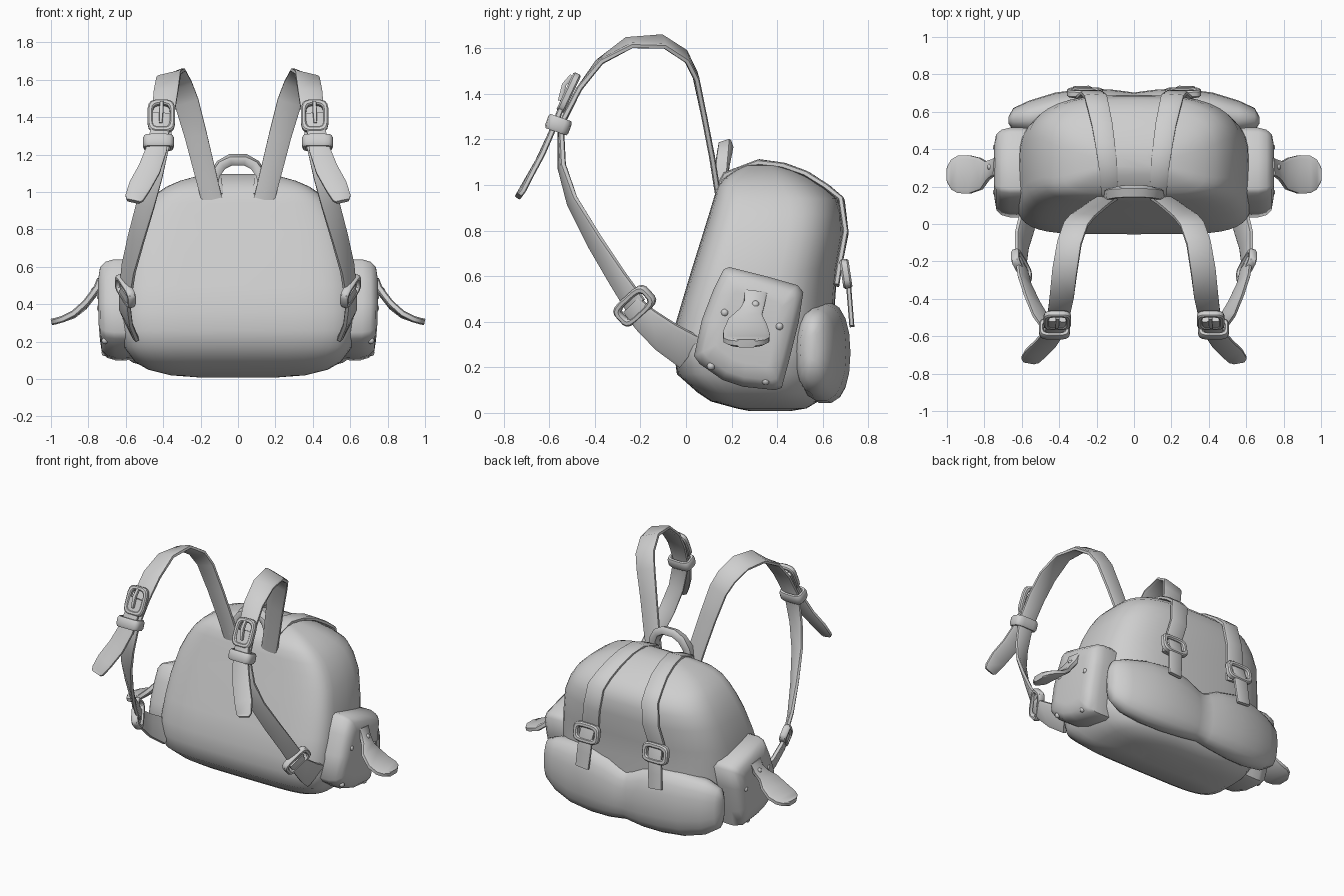
import bpy, bmesh, math
from mathutils import Vector as V

cube = bpy.data.objects.get("Cube")
if cube:
    bpy.data.objects.remove(cube, do_unlink=True)

grey = bpy.data.materials.new("plain grey")
grey.use_nodes = True
grey.diffuse_color = (0.62, 0.62, 0.62, 1)
grey.node_tree.nodes["Principled BSDF"].inputs["Base Color"].default_value = (0.62, 0.62, 0.62, 1)


def finish(name, bm, angle=40):
    bmesh.ops.recalc_face_normals(bm, faces=bm.faces)
    me = bpy.data.meshes.new(name)
    bm.to_mesh(me)
    bm.free()
    me.materials.append(grey)
    ob = bpy.data.objects.new(name, me)
    bpy.context.collection.objects.link(ob)
    bpy.ops.object.select_all(action='DESELECT')
    bpy.context.view_layer.objects.active = ob
    ob.select_set(True)
    bpy.ops.object.shade_smooth_by_angle(angle=math.radians(angle))
    return ob


def loft(name, rings, loop=False, angle=40):
    """Skin a list of equal-length rings; cap the ends unless looped."""
    bm = bmesh.new()
    vs = [[bm.verts.new(p) for p in r] for r in rings]
    n = len(vs[0])
    pairs = list(zip(vs, vs[1:])) + ([(vs[-1], vs[0])] if loop else [])
    for a, b in pairs:
        for i in range(n):
            j = (i + 1) % n
            bm.faces.new((a[i], a[j], b[j], b[i]))
    if not loop:
        bm.faces.new(vs[0])
        bm.faces.new(vs[-1])
    return finish(name, bm, angle)


def ribbon(name, s, pts, thick):
    """Flat strap. Each point: (position, width direction, width)."""
    P = [V(p) for p, _, _ in pts]
    rings = []
    for i, (p, d, w) in enumerate(pts):
        t = (P[min(i + 1, len(P) - 1)] - P[max(i - 1, 0)]).normalized()
        d = V(d)
        d = (d - t * d.dot(t)).normalized()
        n = t.cross(d)
        ring = []
        for a, b in ((-.5, -.3), (-.4, -.5), (.4, -.5), (.5, -.3),
                     (.5, .3), (.4, .5), (-.4, .5), (-.5, .3)):
            q = P[i] + d * a * w + n * b * thick
            ring.append((q.x * s, q.y, q.z))
        rings.append(ring)
    return loft(name, rings)


def frame(name, s, c, u, v, hu, hv, tube, depth):
    """Rounded rectangular ring around c, lying in the u-v plane."""
    u = V(u).normalized()
    v = V(v)
    v = (v - u * v.dot(u)).normalized()
    n = u.cross(v)
    rings = []
    for k in range(16):
        a = 2 * math.pi * (k + .5) / 16
        ca, sa = math.cos(a), math.sin(a)
        pu = math.copysign(abs(ca) ** .5, ca)
        pv = math.copysign(abs(sa) ** .5, sa)
        ring = []
        for r, h in ((-1, -.6), (-.5, -1), (.5, -1), (1, -.6), (1, .6), (.5, 1), (-.5, 1), (-1, .6)):
            q = V(c) + u * pu * (hu + r * tube) + v * pv * (hv + r * tube) + n * h * depth
            ring.append((q.x * s, q.y, q.z))
        rings.append(ring)
    return loft(name, rings, loop=True)


def ball(name, s, c, r):
    bm = bmesh.new()
    bmesh.ops.create_uvsphere(bm, u_segments=10, v_segments=7, radius=r)
    bmesh.ops.translate(bm, verts=bm.verts, vec=(c[0] * s, c[1], c[2]))
    return finish(name, bm, 60)


def sup(c, n):
    return math.copysign(abs(c) ** (2 / n), c)


# Main bag: D-shaped level sections (height, half width, front y, back y)
sections = [(.008, .20, .28, .46), (.02, .36, .22, .53), (.05, .48, .11, .58), (.09, .55, .05, .61),
            (.17, .61, -.04, .635), (.26, .63, -.052, .645), (.36, .632, -.055, .65),
            (.50, .625, -.014, .655), (.63, .61, .025, .665), (.78, .575, .072, .69),
            (.87, .535, .10, .685), (.94, .49, .121, .665), (.99, .44, .137, .61),
            (1.03, .38, .165, .55), (1.06, .31, .21, .49), (1.085, .22, .26, .42), (1.095, .10, .30, .37)]
N = 40
rings = []
for z, w, f, b in sections:
    yc = f + .45 * (b - f)
    ring = []
    for k in range(N):
        a = 2 * math.pi * k / N
        n = 3.0 if math.sin(a) > 0 else 5.0
        ring.append((w * sup(math.cos(a), n),
                     yc + (b - yc if n == 3 else yc - f) * sup(math.sin(a), n), z))
    rings.append(ring)
loft("bag_body", rings, angle=50)

# Rear pouch with two lobes (x, centre y, centre z, y radius, z radius)
half = [(.67, .555, .29, .02, .07), (.645, .56, .28, .06, .14), (.56, .57, .27, .09, .185),
        (.42, .595, .265, .108, .215), (.27, .61, .265, .112, .225), (.13, .62, .25, .10, .205),
        (.05, .62, .235, .09, .18), (0, .62, .23, .083, .168)]
full = half + [(-x, *r) for x, *r in half[-2::-1]]
loft("rear_pouch", [[(x, y + ry * sup(math.cos(k * math.pi / 9), 2.4),
                      z + rz * sup(math.sin(k * math.pi / 9), 2.2) + .12 * (.6 - y) * math.cos(k * math.pi / 9))
                     for k in range(18)] for x, y, z, ry, rz in full], angle=60)

# Carry handle on top
arch = [(-.14, .15, 1.0), (-.125, .16, 1.09), (-.09, .17, 1.145), (-.04, .175, 1.172),
        (.04, .175, 1.172), (.09, .17, 1.145), (.125, .16, 1.09), (.14, .15, 1.0)]
ribbon("carry_handle", 1, [(p, (0, 1, .35), .06) for p in arch], .05)

X = (1, 0, 0)
pocket = [(.19, .64), (.35, .60), (.49, .56), (.515, .53), (.495, .40), (.45, .22), (.42, .11),
          (.39, .10), (.25, .115), (.16, .145), (.06, .215), (.035, .25), (.07, .41), (.12, .54), (.165, .63)]
for s, side in ((1, "left_"), (-1, "right_")):
    # Side pocket
    cy, cz = .28, .37
    loft(side + "side_pocket",
         [[(s * (x - .05 * max(0, .30 - z) * (x > .6)), cy + (y - cy) * k, cz + (z - cz) * k)
           for y, z in pocket]
          for x, k in ((.50, .97), (.60, 1), (.665, 1), (.71, .95), (.738, .84), (.748, .6))], angle=50)
    for i, (x, y, z) in enumerate([(.738, .17, .44), (.738, .41, .38), (.712, .11, .205),
                                   (.712, .35, .14), (.768, .305, .475)]):
        ball(f"{side}rivet_{i + 1}", s, (x, y, z), .018)
    # Pocket tongue curving outwards
    ribbon(side + "pocket_tongue", s,
           [((.735, .305, .53), (0, 1, -.25), .10), ((.755, .30, .48), (0, 1, -.2), .09),
            ((.785, .285, .44), (0, 1, -.15), .10), ((.82, .27, .395), (0, 1, -.1), .17),
            ((.88, .265, .345), (0, 1, -.05), .205), ((.94, .265, .32), (0, 1, 0), .20),
            ((.975, .265, .31), (0, 1, 0), .16), ((.998, .265, .305), (0, 1, 0), .08)], .035)

    # Closing strap over the top, its buckle and hanging tip
    ribbon(side + "closing_strap", s,
           [((.125, .142, .985), X, .09), ((.13, .175, 1.045), X, .09), ((.14, .32, 1.10), X, .10),
            ((.155, .43, 1.085), X, .105), ((.17, .53, 1.048), X, .11), ((.19, .62, .99), X, .115),
            ((.205, .682, .935), X, .12), ((.225, .700, .79), X, .12), ((.25, .675, .66), X, .12),
            ((.26, .66, .56), X, .12)], .026)
    ribbon(side + "closing_strap_tip", s,
           [((.255, .69, .65), X, .10), ((.262, .712, .58), X, .10),
            ((.27, .72, .48), X, .10), ((.278, .728, .38), X, .095)], .022)
    frame(side + "closing_buckle", s, (.262, .702, .61), X, (0, -.15, 1), .08, .05, .016, .02)

    # Shoulder strap: arch, then twisting down to the lower tab
    ribbon(side + "shoulder_strap", s,
           [((.14, .14, .96), X, .11), ((.18, .115, 1.12), X, .115), ((.225, .08, 1.30), X, .12),
            ((.275, .042, 1.48), X, .13), ((.31, -.0, 1.565), (1, 0, -.25), .135),
            ((.345, -.10, 1.63), (1, 0, -.35), .135), ((.37, -.25, 1.625), (1, 0, -.3), .135),
            ((.385, -.38, 1.54), (1, 0, -.1), .13), ((.40, -.47, 1.42), X, .12),
            ((.42, -.55, 1.26), X, .11), ((.455, -.545, 1.08), (1, .15, .1), .10),
            ((.495, -.50, .93), (1, .35, .25), .10), ((.545, -.40, .75), (.8, .5, .4), .10),
            ((.585, -.30, .59), (.6, .55, .5), .10), ((.60, -.22, .47), (.45, .55, .6), .105)], .026)
    ribbon(side + "lower_tab", s,
           [((.60, -.24, .475), (.35, .55, .65), .10), ((.605, -.18, .41), (.35, .55, .65), .12),
            ((.60, -.09, .335), (.35, .5, .65), .15), ((.57, .02, .265), (.35, .4, .7), .17)], .03)
    frame(side + "lower_buckle", s, (.602, -.225, .47), (.35, .6, .55), (0, .6, -.7),
          .085, .045, .014, .022)

    # Upper buckle with prong, keeper loop and loose tail
    down = (.06, -.42, -.9)
    frame(side + "shoulder_buckle", s, (.41, -.515, 1.405), X, down, .06, .08, .014, .018)
    ribbon(side + "buckle_prong", s, [((.408, -.50, 1.48), X, .02), ((.41, -.535, 1.44), X, .024),
                                      ((.414, -.552, 1.37), X, .018)], .02)
    frame(side + "keeper_loop", s, (.425, -.56, 1.265), X, (0, 1, -.35), .07, .042, .013, .033)
    ribbon(side + "strap_tail", s,
           [((.41, -.51, 1.42), X, .10), ((.42, -.555, 1.32), X, .10), ((.435, -.59, 1.23), X, .11),
            ((.475, -.64, 1.12), (1, .1, .15), .12), ((.525, -.69, 1.03), (1, .15, .2), .12),
            ((.555, -.725, .965), (1, .15, .1), .10), ((.56, -.735, .95), (1, .1, .1), .07)], .026)
